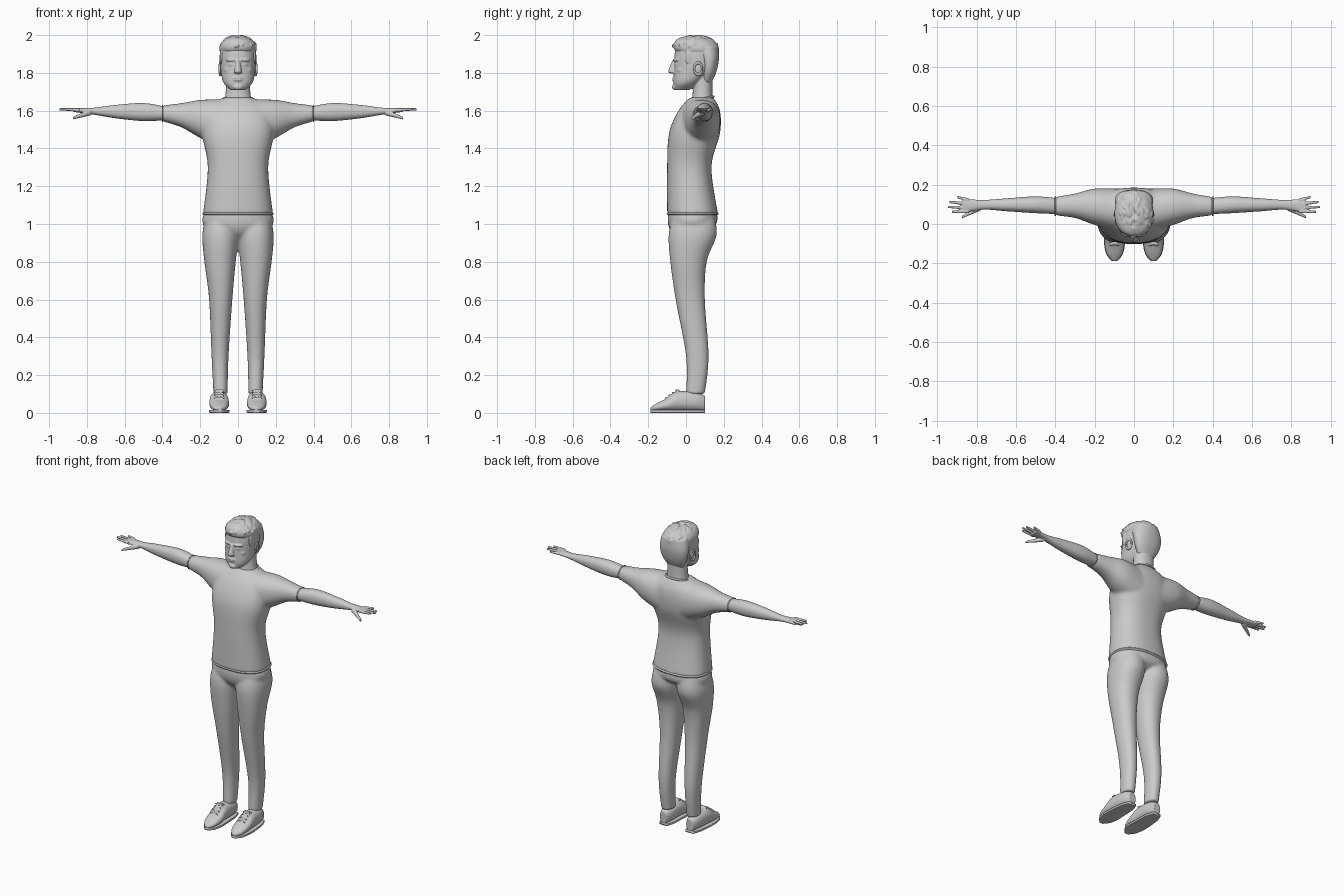
import bpy, bmesh, math, random
from mathutils import Vector, Matrix

cube = bpy.data.objects.get("Cube")
if cube:
    bpy.data.objects.remove(cube, do_unlink=True)
random.seed(4)

GREY = (.6, .6, .6, 1)
grey = bpy.data.materials.new("plain grey")
grey.use_nodes = True
grey.diffuse_color = GREY
grey.node_tree.nodes["Principled BSDF"].inputs["Base Color"].default_value = GREY

SIDES = {"left": 1, "right": -1}


def smooth_rows(rows, steps=9):
    """Catmull-Rom interpolation between the given cross-sections."""
    points = [Vector(row) for row in rows]
    result = []
    for i, (start, end) in enumerate(zip(points, points[1:])):
        before = points[max(i - 1, 0)]
        after = points[min(i + 2, len(points) - 1)]
        leave, arrive = (end - before) / 2, (after - start) / 2
        for k in range(steps):
            t = k / steps
            ease = t * t * (3 - 2 * t)
            result.append(start.lerp(end, ease) + leave * t * (1 - t) ** 2 - arrive * t * t * (1 - t))
    return result + [points[-1]]


def rounded(value, power):
    return math.copysign(abs(value) ** (2 / power), value)


def loft(bm, rows, axis="z", side=1, power=2.2, count=40):
    """Skin rounded sections; a row is position, then the two cross ranges."""
    rings = []
    for along, a_min, a_max, b_min, b_max in smooth_rows(rows):
        ring = []
        for i in range(count):
            angle = math.tau * i / count
            a = (a_min + a_max + (a_max - a_min) * rounded(math.cos(angle), power)) / 2
            b = (b_min + b_max + (b_max - b_min) * rounded(math.sin(angle), power)) / 2
            x, y, z = {"x": (along, a, b), "y": (a, along, b), "z": (a, b, along)}[axis]
            ring.append(bm.verts.new((x * side, y, z)))
        rings.append(ring)
    for low, high in zip(rings, rings[1:]):
        for i in range(count):
            bm.faces.new((low[i - 1], low[i], high[i], high[i - 1]))
    bm.faces.new(rings[0])
    bm.faces.new(rings[-1])


def centred(rows):
    """Rows of height, half width, front and back."""
    return [(z, -width, width, front, back) for z, width, front, back in rows]


def rod(bm, start, end, thick, thin, side):
    """Tapered digit running outwards along the arm."""
    rows = [(x, y - r, y + r, z - r, z + r) for (x, y, z), r in ((start, thick), (end, thin))]
    loft(bm, rows, "x", side, count=16)


def ball(bm, centre, size, turn=0):
    matrix = Matrix.Translation(centre) @ Matrix.Rotation(turn, 4, "Z") @ Matrix.Diagonal((*size, 1))
    bmesh.ops.create_uvsphere(bm, u_segments=16, v_segments=10, radius=1, matrix=matrix)


def finish(name, bm, voxel=0, relax=4):
    """Make one smooth object, with its shapes fused when a voxel size is given."""
    bmesh.ops.recalc_face_normals(bm, faces=bm.faces)
    mesh = bpy.data.meshes.new(name)
    bm.to_mesh(mesh)
    bm.free()
    mesh.materials.append(grey)
    mesh.shade_smooth()
    part = bpy.data.objects.new(name, mesh)
    bpy.context.collection.objects.link(part)
    if voxel:
        fuse = part.modifiers.new("fuse", "REMESH")
        fuse.mode = "VOXEL"
        fuse.voxel_size = voxel
        fuse.use_smooth_shade = True
        soften = part.modifiers.new("soften", "SMOOTH")
        soften.iterations = relax


def hoop(name, centre, scale, rotation, thickness):
    bpy.ops.mesh.primitive_torus_add(major_radius=1, minor_radius=thickness,
                                     location=centre, rotation=rotation)
    part = bpy.context.object
    part.name = name
    part.scale = scale
    part.data.materials.append(grey)
    bpy.ops.object.shade_smooth()


# Shirt: torso and both sleeves fused
bm = bmesh.new()
loft(bm, centred([(1.05, .186, -.1, .17), (1.3, .16, -.1, .135), (1.48, .19, -.09, .18),
                  (1.6, .17, -.04, .18), (1.67, .08, .02, .145)]), power=2.4)
for side in SIDES.values():
    loft(bm, [(.08, -.04, .18, 1.4, 1.66), (.2, -.005, .18, 1.455, 1.657),
              (.3, .03, .155, 1.512, 1.64), (.4, .043, .138, 1.543, 1.628)], "x", side)
finish("shirt", bm, voxel=.008, relax=14)

# Shirt hem, collar and cuffs
bm = bmesh.new()
loft(bm, centred([(1.054 + .007 * step, .188 - abs(step) / 200, abs(step) / 200 - .102,
                   .173 - abs(step) / 200) for step in (-1, 0, 1)]), power=2.4)
finish("shirt_hem", bm)
hoop("collar", (0, .085, 1.662), (.077, .062, .08), (.2, 0, 0), .08)
for name, side in SIDES.items():
    hoop(name + "_cuff", (.4 * side, .09, 1.585), (.043, .048, .06), (0, math.pi / 2, 0), .05)

# Trousers: pelvis and both legs fused
bm = bmesh.new()
loft(bm, centred([(.9, .02, -.02, .05), (.95, .1, -.075, .09), (1, .185, -.095, .16),
                  (1.06, .18, -.095, .165)]))
for side in SIDES.values():
    loft(bm, [(.1, .055, .13, 0, .1), (.3, .05, .14, 0, .12), (.6, .03, .153, -.055, .1),
              (.8, .012, .178, -.083, .11), (.94, -.004, .189, -.092, .162),
              (1.04, 0, .17, -.07, .15)], side=side)
finish("trousers", bm, voxel=.008, relax=8)

# Forearms with palm, fanned fingers and thumb
for name, side in SIDES.items():
    bm = bmesh.new()
    loft(bm, [(.38, .05, .13, 1.55, 1.62), (.5, .055, .14, 1.545, 1.64), (.65, .065, .13, 1.56, 1.63),
              (.77, .073, .122, 1.58, 1.615), (.87, .055, .13, 1.593, 1.615)], "x", side)
    for finger in range(4):
        reach = .947 - .015 * (finger - 1.2) ** 2
        rod(bm, (.84, .064 + .019 * finger, 1.604), (reach, .062 + .025 * finger, 1.608), .01, .006, side)
    rod(bm, (.78, .085, 1.592), (.875, .035, 1.56), .017, .007, side)
    finish(name + "_forearm_and_hand", bm, voxel=.003)

# Head: skull, neck and facial features fused
bm = bmesh.new()
loft(bm, centred([(1.71, .04, -.06, .02), (1.75, .078, -.066, .075), (1.82, .092, -.063, .145),
                  (1.9, .095, -.06, .17), (1.95, .085, -.045, .16), (1.985, .03, .01, .09)]))
loft(bm, centred([(1.63, .08, .02, .15), (1.69, .066, .035, .14), (1.83, .06, .04, .14)]))
loft(bm, centred([(1.797, .015, -.08, -.05), (1.81, .018, -.094, -.05), (1.87, .01, -.07, -.04)]))
for lip in (1.762, 1.772):
    ball(bm, (0, -.066, lip), (.025, .008, .005))
ball(bm, (0, -.06, 1.725), (.026, .014, .016))
for side in SIDES.values():
    for height, out, size in ((1.868, -.053, (.03, .013, .009)), (1.845, -.051, (.016, .009, .007))):
        ball(bm, (.036 * side, out, height), size, turn=.3 * side)
    ball(bm, (.052 * side, -.028, 1.815), (.026, .02, .022), turn=.6 * side)
    ball(bm, (.011 * side, -.075, 1.806), (.011, .011, .008))
    ball(bm, (.088 * side, .064, 1.822), (.011, .022, .032))
finish("head", bm, voxel=.004, relax=4)

# Ear rims
for name, side in SIDES.items():
    hoop(name + "_ear", (.094 * side, .064, 1.822), (.031, .021, .022), (0, math.pi / 2, .2 * side), .25)

# Hair: domed crown, cropped back, sideburns and swept locks
bm = bmesh.new()
loft(bm, centred([(1.89, .085, -.035, .165), (1.93, .099, -.064, .174), (1.97, .08, -.056, .145),
                  (1.99, .035, -.025, .085)]))
loft(bm, centred([(1.74, .05, .08, .13), (1.8, .084, .08, .159), (1.87, .098, .07, .174),
                  (1.94, .09, .03, .172)]))
for side in SIDES.values():
    ball(bm, (.087 * side, .018, 1.885), (.009, .026, .045))
for lock in range(80):
    angle = random.uniform(0, math.tau)
    spread = math.sqrt(random.uniform(0, .95))
    spot = (.09 * spread * math.cos(angle), .05 + .107 * spread * math.sin(angle),
            1.922 + .069 * math.sqrt(1 - spread * spread))
    ball(bm, spot, (.011, .025, .012), turn=random.uniform(-.2, .9))
finish("hair", bm, voxel=.004, relax=2)

# Shoes: upper with crossed laces, and a flat sole of the same outline
SHOE = [(-.188, .087, .11, .01, .03), (-.155, .06, .138, .01, .05), (-.1, .048, .15, .01, .078),
        (-.04, .05, .15, .01, .114), (.05, .055, .14, .01, .11), (.1, .07, .122, .01, .09)]
for name, side in SIDES.items():
    bm = bmesh.new()
    loft(bm, SHOE, "y", side)
    for lace in range(4):
        for cross in (-.35, .35):
            ball(bm, (.1 * side, .018 * lace - .1, .08 + .013 * lace), (.033, .005, .006), turn=cross)
    finish(name + "_shoe", bm, voxel=.004, relax=3)
    bm = bmesh.new()
    loft(bm, [(y, inner - .002, outer + .002, 0, .016) for y, inner, outer, *_ in SHOE], "y", side, power=8)
    finish(name + "_sole", bm)
